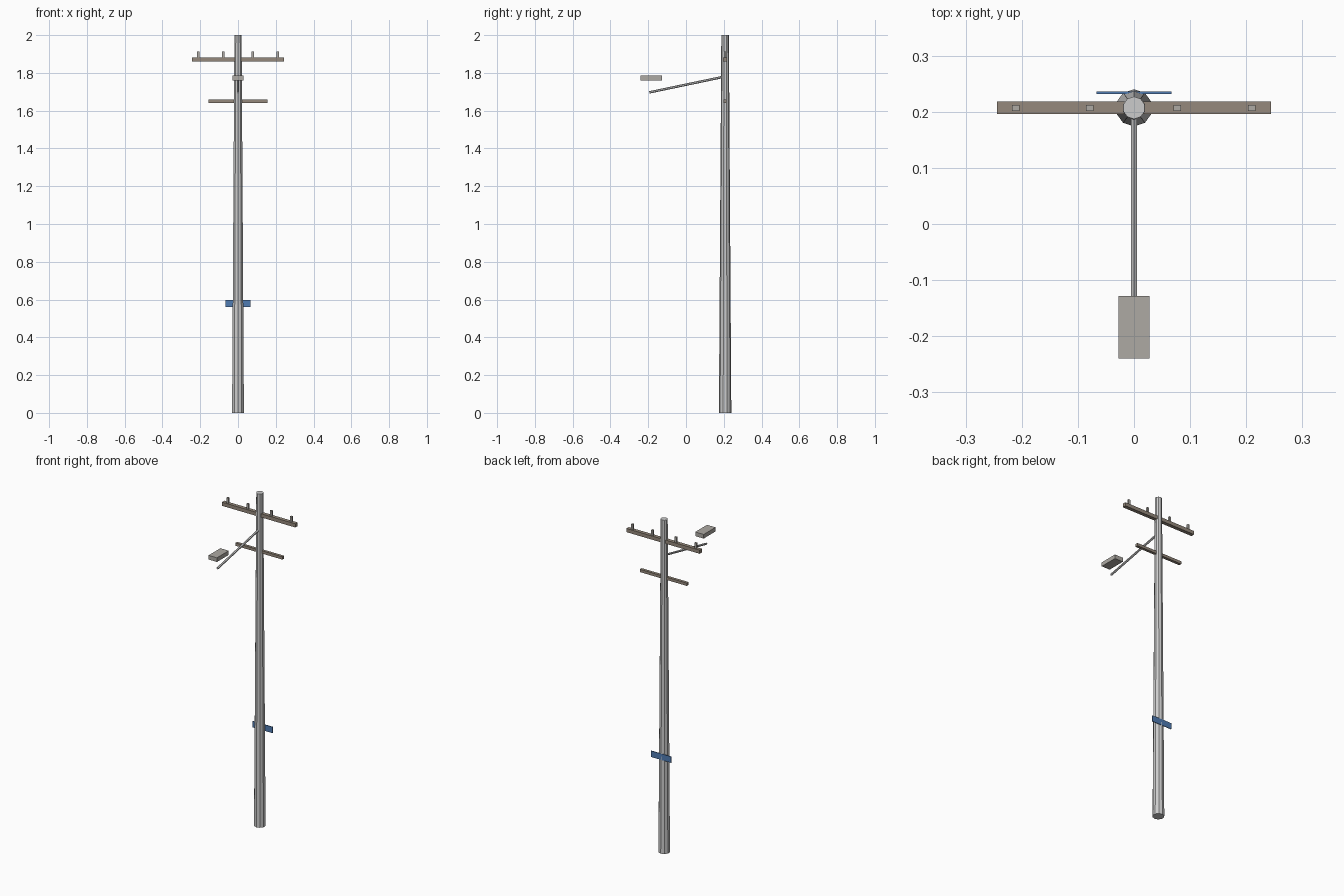
import bpy
from mathutils import Vector

if "Cube" in bpy.data.objects:
    bpy.data.objects.remove(bpy.data.objects["Cube"])

PY = 0.207  # pole axis in y


def material(name, rgb):
    m = bpy.data.materials.new(name)
    m.diffuse_color = (*rgb, 1)
    m.use_nodes = True
    m.node_tree.nodes["Principled BSDF"].inputs["Base Color"].default_value = m.diffuse_color
    return m


wood = material("weathered_wood", (0.30, 0.25, 0.20))
blue = material("blue_paint", (0.08, 0.20, 0.45))
warm = material("warm_grey", (0.42, 0.40, 0.37))


def finish(name, mat):
    ob = bpy.context.object
    ob.name = name
    if mat:
        ob.data.materials.append(mat)
    return ob


def box(name, center, size, mat=None):
    bpy.ops.mesh.primitive_cube_add(size=1, location=center)
    ob = finish(name, mat)
    ob.scale = size
    return ob


def rod(name, a, b, r1, r2, sides, mat=None):
    a, b = Vector(a), Vector(b)
    d = b - a
    bpy.ops.mesh.primitive_cone_add(vertices=sides, radius1=r1, radius2=r2,
                                    depth=d.length, location=(a + b) / 2)
    ob = finish(name, mat)
    if abs(d.x) + abs(d.y) > 1e-6:
        ob.rotation_euler = d.to_track_quat('Z', 'Y').to_euler()
    return ob


# Tapered ten-sided pole
rod("pole", (0, PY, 0), (0, PY, 2), 0.033, 0.02, 10)

# Cross arms
box("upper_crossarm", (0, PY, 1.87), (0.488, 0.022, 0.022), wood)
box("lower_crossarm", (0, PY, 1.65), (0.312, 0.017, 0.017), wood)

# Insulator pegs on the upper arm
for i, x in enumerate((-0.211, -0.079, 0.077, 0.21)):
    box(f"insulator_{i + 1}", (x, PY, 1.896), (0.013, 0.011, 0.034), warm)

# Street lamp bracket and head
rod("lamp_bracket", (0, PY, 1.781), (0, -0.194, 1.697), 0.0065, 0.0065, 6)
box("lamp_head", (0, -0.184, 1.773), (0.056, 0.112, 0.025), warm)

# Blue sign plate on the back of the pole
box("sign_plate", (0, 0.234, 0.58), (0.134, 0.004, 0.037), blue)
